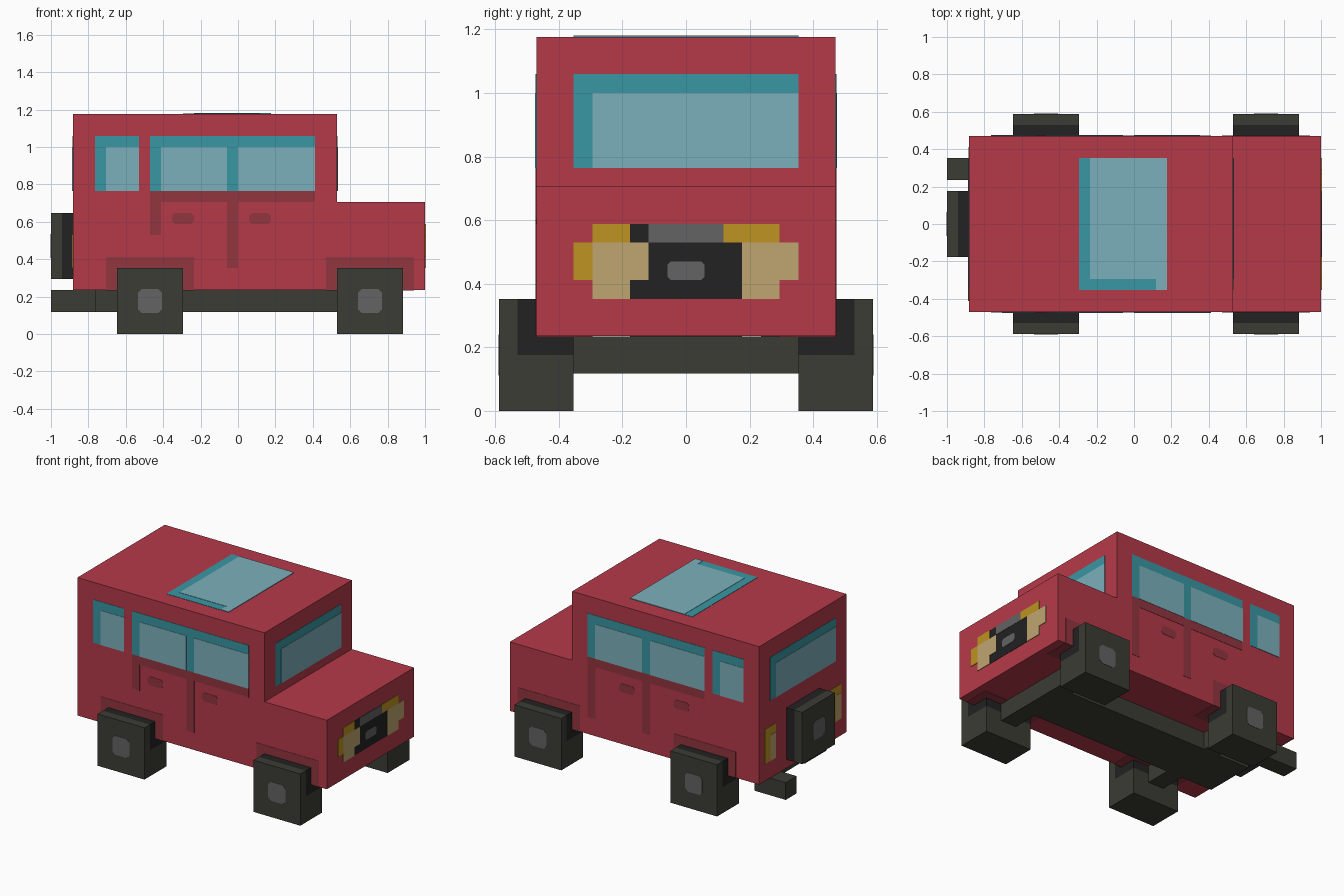
import bpy, bmesh
from mathutils import Vector

if "Cube" in bpy.data.objects:
    bpy.data.objects.remove(bpy.data.objects["Cube"], do_unlink=True)

U = 1 / 17  # block unit: the vehicle is 34 blocks long


def linear(c):
    c /= 255
    return c / 12.92 if c <= 0.04045 else ((c + 0.055) / 1.055) ** 2.4


def material(name, r, g, b):
    m = bpy.data.materials.new(name)
    m.use_nodes = True
    col = (linear(r), linear(g), linear(b), 1)
    m.diffuse_color = col
    bsdf = m.node_tree.nodes["Principled BSDF"]
    bsdf.inputs["Base Color"].default_value = col
    bsdf.inputs["Roughness"].default_value = 0.8
    return m


RED = material("red paint", 181, 58, 73)
DARK_RED = material("dark red", 146, 54, 63)
TEAL = material("teal glass", 57, 150, 163)
GLASS = material("pale glass", 124, 176, 187)
TYRE = material("tyre grey", 60, 60, 53)
BLACK = material("black", 34, 34, 34)
GREY = material("metal grey", 99, 99, 99)
AMBER = material("amber", 189, 148, 33)
BEIGE = material("beige lamp", 191, 166, 112)


def finish(name, bm, *mats):
    bmesh.ops.recalc_face_normals(bm, faces=bm.faces)
    mesh = bpy.data.meshes.new(name)
    bm.to_mesh(mesh)
    bm.free()
    for m in mats:
        mesh.materials.append(m)
    ob = bpy.data.objects.new(name, mesh)
    bpy.context.collection.objects.link(ob)
    return ob


def prism(bm, points, direction):
    """Extrude a flat outline along a direction."""
    face = bm.faces.new([bm.verts.new(p) for p in points])
    ext = bmesh.ops.extrude_face_region(bm, geom=[face], use_keep_orig=True)
    verts = [g for g in ext["geom"] if isinstance(g, bmesh.types.BMVert)]
    bmesh.ops.translate(bm, verts=verts, vec=direction)


def add_box(bm, lo, hi):
    lo, hi = Vector(lo) * U, Vector(hi) * U
    prism(bm, [(lo.x, lo.y, lo.z), (hi.x, lo.y, lo.z), (hi.x, hi.y, lo.z), (lo.x, hi.y, lo.z)],
          (0, 0, hi.z - lo.z))


def box(name, lo, hi, mat):
    bm = bmesh.new()
    add_box(bm, lo, hi)
    return finish(name, bm, mat)


def plates(name, axis, pos, sign, rects, mat, layer=1, chamfer=0.0):
    """Thin plates on an axis-aligned face; rects are (h0, h1, v0, v1) in blocks."""
    h, v = [(1, 2), (0, 2), (0, 1)][axis]
    bm = bmesh.new()
    normal = Vector((0, 0, 0))
    normal[axis] = sign * 0.002 * layer
    for h0, h1, v0, v1 in rects:
        c = chamfer
        if c:
            outline = [(h0 + c, v0), (h1 - c, v0), (h1, v0 + c), (h1, v1 - c),
                       (h1 - c, v1), (h0 + c, v1), (h0, v1 - c), (h0, v0 + c)]
        else:
            outline = [(h0, v0), (h1, v0), (h1, v1), (h0, v1)]
        pts = []
        for a, b in outline:
            p = Vector((0, 0, 0))
            p[axis], p[h], p[v] = pos * U, a * U, b * U
            pts.append(p)
        prism(bm, pts, normal)
    return finish(name, bm, mat)


def wheel(name, lo, hi, cuts, is_black):
    """Tyre block cut along planes, with a rule choosing the black faces."""
    bm = bmesh.new()
    add_box(bm, lo, hi)
    for co, no in cuts:
        bmesh.ops.bisect_plane(bm, geom=bm.verts[:] + bm.edges[:] + bm.faces[:],
                               plane_co=Vector(co) * U, plane_no=no)
    for f in bm.faces:
        f.material_index = int(is_black(f.calc_center_median() / U))
    return finish(name, bm, TYRE, BLACK)


# Body shell from its side profile
bm = bmesh.new()
profile = [(-15, 4), (17, 4), (17, 12), (9, 12), (9, 20), (-15, 20)]
prism(bm, [(x * U, -8 * U, z * U) for x, z in profile], (0, 16 * U, 0))
finish("body", bm, RED)

# Chassis, axles and exhaust
box("chassis_beam", (-13, -3, 2), (12, 3, 4), TYRE)
box("front_axle", (11, -6.2, 2), (13, 6.2, 3.99), TYRE)
box("rear_axle", (-9, -6.2, 2), (-7, 6.2, 3.99), TYRE)
box("exhaust", (-17, 4, 2), (-13, 6, 4), TYRE)

# Wheels, hubs and wheel arches
for side, s in (("right", -1), ("left", 1)):
    for end, x in (("front", 12), ("rear", -8)):
        y0, y1 = sorted((6 * s, 10 * s))
        wheel(f"{end}_{side}_wheel", (x - 3, y0, 0), (x + 3, y1, 6),
              [((0, 9 * s, 0), (0, 1, 0)), ((0, 0, 3), (0, 0, 1))],
              lambda c: abs(c.y) < 9 and c.z > 3)
        plates(f"{end}_{side}_hub", 1, 10 * s, s, [(x - 1.1, x + 1.1, 1.9, 4.1)], GREY, 1, 0.35)
        plates(f"{end}_{side}_arch", 1, 8 * s, s, [(x - 4, x + 4, 4, 7)], DARK_RED)
        u0, u1 = sorted((5 * s, 8 * s))
        plates(f"{end}_{side}_arch_underside", 2, 4, -1, [(x - 4, x + 4, u0, u1)], DARK_RED)

# Spare wheel on the tail
wheel("spare_wheel", (-17, -3, 5), (-15, 3, 11), [((-16, 0, 0), (1, 0, 0))],
      lambda c: c.x > -16)
plates("spare_hub", 0, -17, -1, [(-1.1, 1.1, 6.9, 9.1)], GREY, 1, 0.35)

# Side windows, door shading and handles
panes = {-1: [(-12, -9, 13, 17), (-7, -1, 13, 17), (0, 7, 13, 17)],
         1: [(-13, -10, 13, 17), (-8, -1, 13, 17), (0, 6, 13, 17)]}
door_edge = {-1: (-8, -7, 9, 12), 1: (6, 7, 6, 12)}
for side, s in (("right", -1), ("left", 1)):
    plates(f"{side}_window_frames", 1, 8 * s, s, [(-13, -9, 13, 18), (-8, 7, 13, 18)], TEAL)
    plates(f"{side}_window_panes", 1, 8 * s, s, panes[s], GLASS, 2)
    plates(f"{side}_door_lines", 1, 8 * s, s,
           [(-8, 7, 12.4, 13), (-8, 7, 12, 12.4), door_edge[s], (-1, 0, 6, 12)], DARK_RED)
    plates(f"{side}_door_handles", 1, 8 * s, s, [(-6, -4, 10, 11), (1, 3, 10, 11)],
           DARK_RED, 1, 0.25)

# Windscreen, rear window and sunroof
plates("windscreen_frame", 0, 9, 1, [(-6, 6, 13, 18)], TEAL)
plates("windscreen_pane", 0, 9, 1, [(-5, 6, 13, 17)], GLASS, 2)
plates("rear_window_frame", 0, -15, -1, [(-6, 6, 13, 18)], TEAL)
plates("rear_window_pane", 0, -15, -1, [(-6, 5, 13, 17)], GLASS, 2)
plates("sunroof_frame", 2, 20, 1, [(-5, 3, -6, 6)], TEAL)
plates("sunroof_pane", 2, 20, 1, [(-4, 3, -5, 6), (1.2, 3, -6, -5)][:1] + [(2, 3, -6, -5)], GLASS, 2)

# Grille and headlights on the nose
plates("grille", 0, 17, 1, [(-3, 3, 6, 10)], BLACK)
plates("grille_trim", 0, 17, 1, [(-2, 2, 9, 10)], GREY, 2)
plates("grille_badge", 0, 17, 1, [(-1, 1, 7, 8)], GREY, 2, 0.2)
plates("headlight_amber", 0, 17, 1,
       [(-6, -5, 7, 9), (-5, -3, 9, 10), (2, 5, 9, 10)], AMBER, 2)
plates("headlight_lamps", 0, 17, 1,
       [(-5, -3, 6, 7), (-5, -2, 7, 9), (3, 5, 6, 7), (3, 6, 7, 9)], BEIGE, 2)

# Tail lights
plates("tail_light_amber", 0, -15, -1, [(5, 7, 6, 10), (-7, -5, 6, 10)], AMBER)
plates("tail_light_lamps", 0, -15, -1, [(5, 6, 6, 9), (-7, -6, 6, 9)], BEIGE, 2)
